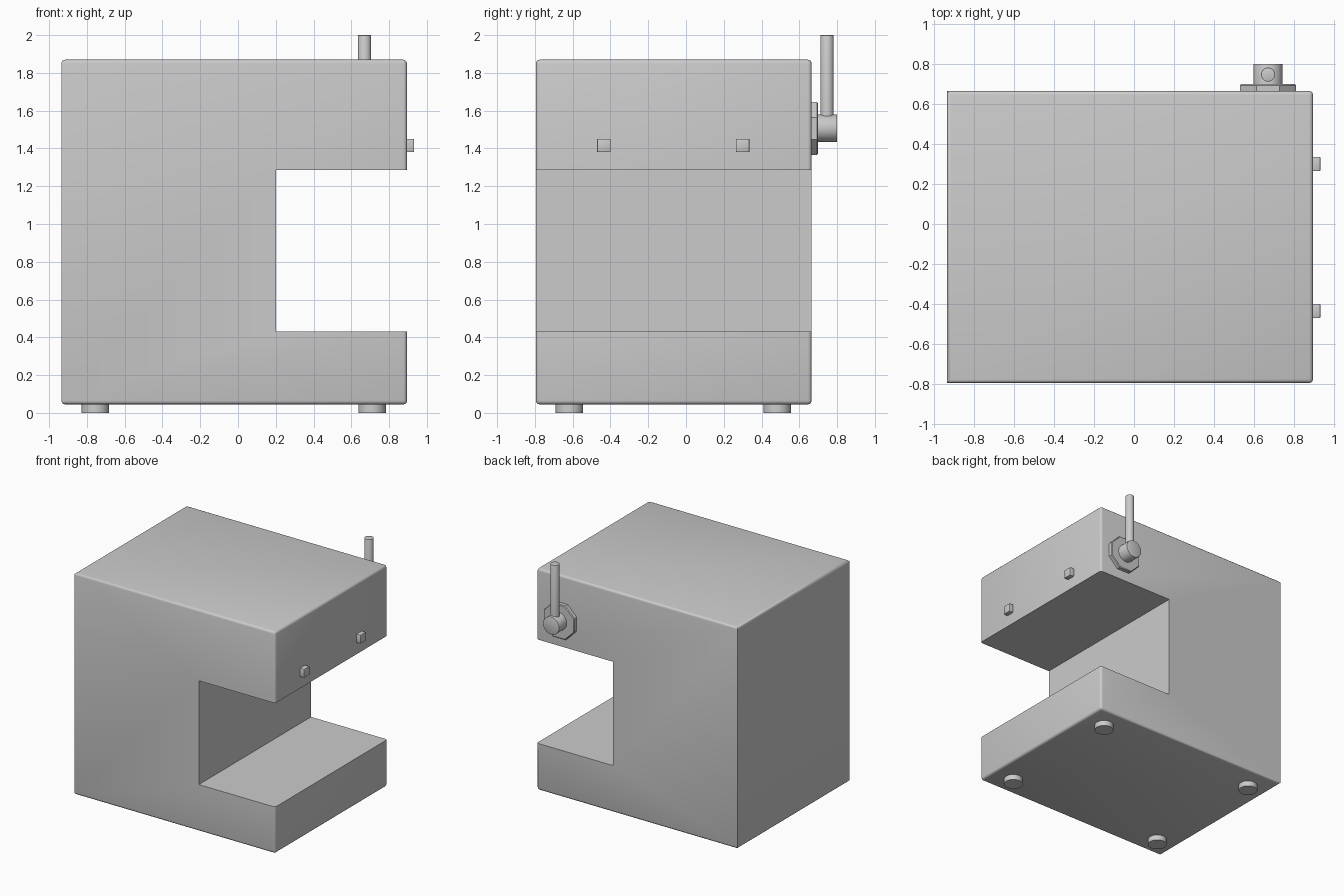
import bpy, bmesh, math
from mathutils import Matrix, Vector

if "Cube" in bpy.data.objects:
    bpy.data.objects.remove(bpy.data.objects["Cube"])


def finish(bm, name, smooth=True):
    bmesh.ops.recalc_face_normals(bm, faces=bm.faces)
    mesh = bpy.data.meshes.new(name)
    bm.to_mesh(mesh)
    bm.free()
    obj = bpy.data.objects.new(name, mesh)
    bpy.context.collection.objects.link(obj)
    bpy.ops.object.select_all(action='DESELECT')
    obj.select_set(True)
    bpy.context.view_layer.objects.active = obj
    if smooth:
        bpy.ops.object.shade_smooth_by_angle(angle=math.radians(35))
    return obj


def box_bm(lo, hi):
    lo, hi = Vector(lo), Vector(hi)
    bm = bmesh.new()
    bmesh.ops.create_cube(bm, size=1)
    for v in bm.verts:
        v.co = (lo + hi) / 2 + Vector(a * b for a, b in zip(v.co, hi - lo))
    return bm


def bevel(bm, edges, width, segments):
    bmesh.ops.bevel(bm, geom=edges, offset=width, segments=segments,
                    profile=0.5, affect='EDGES')


def cylinder(name, center, radius, depth, axis='Z', sides=32, turn=0, rim=0, segs=2):
    bm = bmesh.new()
    rot = Matrix.Rotation(math.radians(-90), 4, 'X') if axis == 'Y' else Matrix()
    bmesh.ops.create_cone(bm, cap_ends=True, segments=sides, radius1=radius,
                          radius2=radius, depth=depth,
                          matrix=Matrix.Rotation(turn, 4, 'Z'))
    if rim:
        top = [e for e in bm.edges if all(v.co.z > 0 for v in e.verts)]
        bevel(bm, top, rim, segs)
    bmesh.ops.transform(bm, matrix=Matrix.Translation(center) @ rot, verts=bm.verts)
    return finish(bm, name)


# C-shaped housing: rounded block with a sharp slot through it
bm = box_bm((-0.935, -0.795, 0.045), (0.895, 0.665, 1.87))
rounded = [e for e in bm.edges if not all(v.co.x < 0 for v in e.verts)
           or abs(e.verts[0].co.z - e.verts[1].co.z) < 0.1]
bevel(bm, rounded, 0.02, 3)
housing = finish(bm, "housing", False)
slot = finish(box_bm((0.2, -1, 0.43), (1.2, 1, 1.285)), "slot_cutter", False)
slot.hide_render = True
cut = housing.modifiers.new("slot", 'BOOLEAN')
cut.operation, cut.solver, cut.object = 'DIFFERENCE', 'EXACT', slot
bpy.context.view_layer.objects.active = housing
bpy.ops.object.modifier_apply(modifier=cut.name)
bpy.data.objects.remove(slot)
housing.select_set(True)
bpy.ops.object.shade_smooth_by_angle(angle=math.radians(35))

# Feet
for x in (-0.755, 0.71):
    for y in (-0.617, 0.483):
        cylinder("foot", (x, y, 0.03), 0.073, 0.06)

# Small square buttons on the right face
for y in (-0.435, 0.3):
    bm = box_bm((0.88, y - 0.036, 1.38), (0.932, y + 0.036, 1.451))
    bevel(bm, bm.edges[:], 0.005, 2)
    finish(bm, "button")

# Lever on the back: octagonal plate, hub and upright rod
cylinder("lever_plate", (0.67, 0.677, 1.505), 0.14 / math.cos(math.pi / 8), 0.044,
         'Y', sides=8, turn=math.pi / 8, rim=0.006, segs=1)
cylinder("lever_hub", (0.67, 0.74, 1.507), 0.073, 0.12, 'Y', rim=0.003)
cylinder("lever_rod", (0.67, 0.747, 1.76), 0.035, 0.48, rim=0.003)
